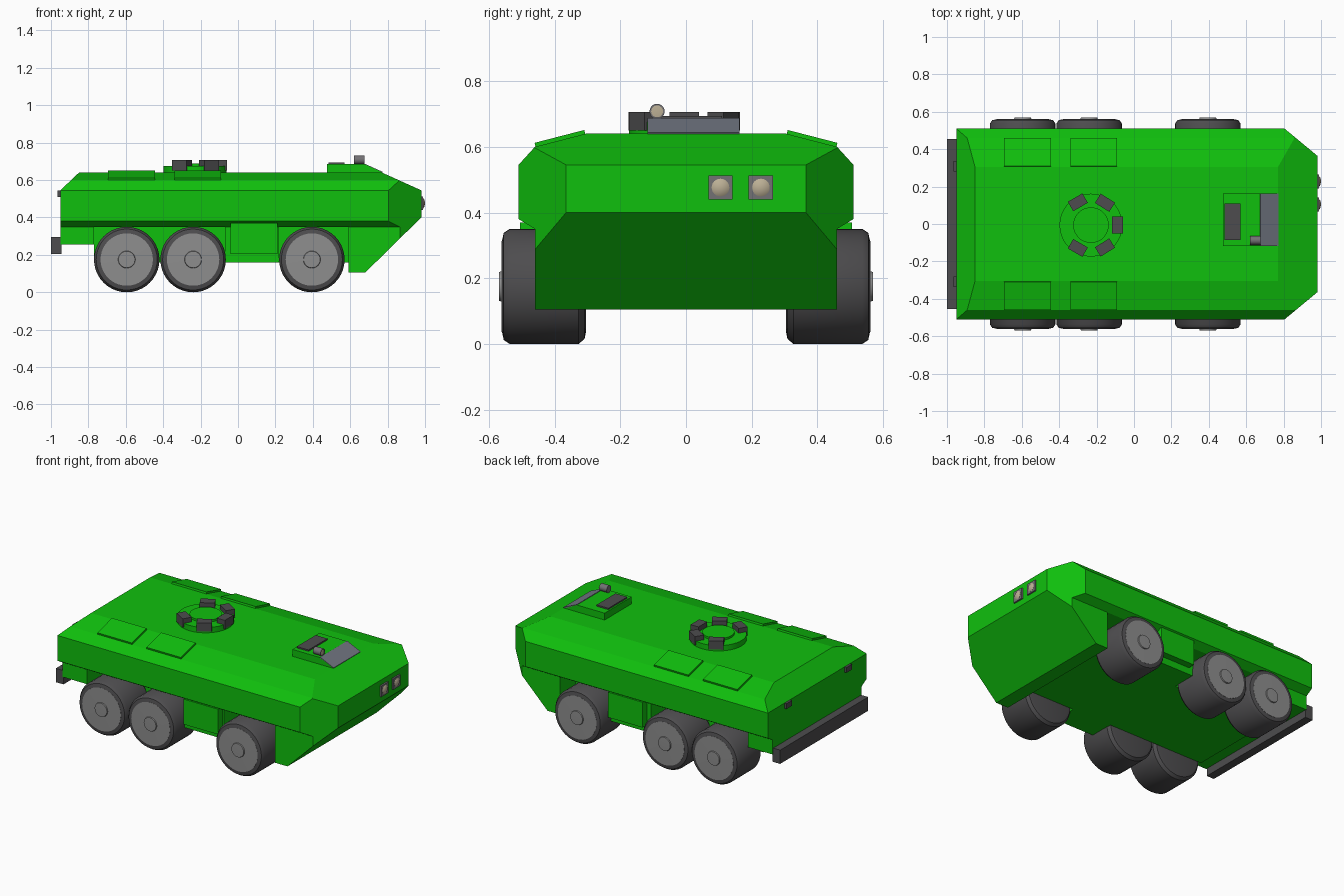
import bpy, bmesh, math
from mathutils import Vector, Matrix

if "Cube" in bpy.data.objects:
    bpy.data.objects.remove(bpy.data.objects["Cube"])


def mat(name, col):
    m = bpy.data.materials.new(name)
    m.diffuse_color = (*col, 1)
    m.use_nodes = True
    m.node_tree.nodes["Principled BSDF"].inputs["Base Color"].default_value = m.diffuse_color
    return m


GREEN = mat("green_paint", (0.005, 0.53, 0.004))
DARK = mat("dark_rubber", (0.075, 0.073, 0.077))
RIM = mat("rim_grey", (0.27, 0.27, 0.27))
TRIM = mat("trim_grey", (0.17, 0.165, 0.175))
GLASS = mat("window_grey", (0.165, 0.18, 0.22))
LENS = mat("lens_beige", (0.50, 0.43, 0.30))


def finish(name, bm, m, smooth=False):
    bmesh.ops.recalc_face_normals(bm, faces=bm.faces)
    me = bpy.data.meshes.new(name)
    bm.to_mesh(me)
    bm.free()
    ob = bpy.data.objects.new(name, me)
    me.materials.append(m)
    bpy.context.collection.objects.link(ob)
    if smooth:
        bpy.context.view_layer.objects.active = ob
        ob.select_set(True)
        bpy.ops.object.shade_smooth_by_angle(angle=math.radians(35))
        ob.select_set(False)
    return ob


def block(name, lo, hi, m, cuts=(), xf=None):
    """Box between two corners, trimmed by (point, outward normal) planes."""
    bm = bmesh.new()
    bmesh.ops.create_cube(bm, size=1)
    lo, hi = Vector(lo), Vector(hi)
    for v in bm.verts:
        v.co = Vector((lo[i] + (v.co[i] + 0.5) * (hi[i] - lo[i]) for i in range(3)))
    for co, no in cuts:
        bmesh.ops.bisect_plane(bm, geom=bm.verts[:] + bm.edges[:] + bm.faces[:],
                               plane_co=co, plane_no=no, clear_outer=True)
        bmesh.ops.holes_fill(bm, edges=[e for e in bm.edges if e.is_boundary])
    if xf:
        bm.transform(xf)
    return finish(name, bm, m)


def lathe(name, profile, m, xf, n=40):
    """Spin (radius, height) points about z, then place with xf."""
    bm = bmesh.new()
    vs = [bm.verts.new((r, 0, h)) for r, h in profile]
    es = [bm.edges.new(p) for p in zip(vs, vs[1:])]
    bmesh.ops.spin(bm, geom=vs + es, axis=(0, 0, 1), cent=(0, 0, 0),
                   angle=math.tau, steps=n, use_duplicate=False)
    bmesh.ops.remove_doubles(bm, verts=bm.verts, dist=1e-4)
    bm.transform(xf)
    return finish(name, bm, m, True)


# Trimming planes shared by hull parts
nose_cuts = [((0.98, 0, 0.40), (0.295, 0, -0.30))]
upper_cuts = [((0.98, 0, 0.545), (0.095, 0, 0.21)), ((-0.95, 0, 0.545), (-0.095, 0, 0.10))]
for s in (-1, 1):
    nose_cuts.append(((0.805, s * 0.51, 0), (0.145, s * 0.175, 0)))
    upper_cuts += [((0, s * 0.51, 0.545), (0, s * 0.055, 0.05)),
                   ((0, s * 0.46, 0.60), (0, s * 0.04, 0.155)),
                   ((0, s * 0.51, 0.38), (0, s * 0.03, -0.05))]

# Hull: upper body, lower tub with wheel wells, full-width blocks between wells
block("upper_hull", (-0.95, -0.51, 0.35), (0.98, 0.51, 0.64), GREEN, nose_cuts + upper_cuts)
block("lower_tub", (-0.77, -0.30, 0.16), (0.60, 0.30, 0.36), GREEN)
block("lower_nose", (0.59, -0.46, 0.105), (0.98, 0.46, 0.36), GREEN, nose_cuts)
block("lower_middle", (-0.07, -0.46, 0.16), (0.22, 0.46, 0.36), GREEN)
block("lower_rear", (-0.95, -0.46, 0.255), (-0.77, 0.46, 0.36), GREEN)
block("rear_bumper", (-1.0, -0.455, 0.205), (-0.945, 0.455, 0.295), DARK)

tilt = math.atan2(0.04, 0.155)
for s, side in ((-1, "right"), (1, "left")):
    # Side locker, tail lamp, sloping roof hatches
    block(f"side_locker_{side}", (-0.04, s * 0.42, 0.205), (0.21, s * 0.505, 0.37), GREEN)
    block(f"tail_lamp_{side}", (-0.965, s * 0.31 - 0.028, 0.51), (-0.94, s * 0.31 + 0.028, 0.545), DARK)
    for i, x in enumerate((-0.57, -0.215)):
        xf = Matrix.Translation((x, s * 0.3825, 0.62)) @ Matrix.Rotation(-s * tilt, 4, "X")
        block(f"roof_hatch_{side}_{i}", (-0.125, -0.078, -0.01), (0.125, 0.078, 0.012), GREEN, xf=xf)
    # Wheels
    for i, x in enumerate((-0.595, -0.24, 0.395)):
        xf = Matrix.Translation((x, s * 0.305, 0.175)) @ Matrix.Rotation(-s * math.pi / 2, 4, "X")
        lathe(f"tyre_{side}_{i}", [(0, 0), (0.14, 0), (0.160, 0.004), (0.175, 0.022), (0.175, 0.232),
                                   (0.163, 0.250), (0.14, 0.255), (0.138, 0.245), (0, 0.245)], DARK, xf)
        lathe(f"rim_{side}_{i}", [(0.140, 0.24), (0.140, 0.256), (0.046, 0.257),
                                  (0.044, 0.264), (0, 0.265)], RIM, xf)

# Commander's cupola with vision blocks
at = Matrix.Translation((-0.23, -0.006, 0.63))
lathe("cupola_ring", [(0.168, 0), (0.168, 0.045), (0.09, 0.045)], GREEN, at, 48)
lathe("cupola_hatch", [(0.095, 0), (0.095, 0.058), (0, 0.058)], GREEN, at, 48)
for i, a in enumerate((-120, -58, 0, 58, 120)):
    xf = at @ Matrix.Rotation(math.radians(a), 4, "Z")
    block(f"vision_block_{i}", (0.112, -0.045, 0.02), (0.17, 0.045, 0.076), DARK, xf=xf)

# Driver's hatch with sloped window, lid and spotlight
slope = ((0.675, 0, 0.685), (0.045, 0, 0.10))
block("driver_hatch", (0.475, -0.117, 0.62), (0.77, 0.163, 0.685), GREEN, [slope])
drop = math.atan2(0.045, 0.10)
xf = Matrix.Translation((0.675, 0.023, 0.685)) @ Matrix.Rotation(drop, 4, "Y")
block("driver_window", (0, -0.14, -0.004), (0.107, 0.14, 0.003), GLASS, xf=xf)
block("driver_lid", (0.485, -0.085, 0.68), (0.57, 0.11, 0.694), DARK)
along_x = Matrix.Rotation(math.pi / 2, 4, "Y")
xf = Matrix.Translation((0.62, -0.088, 0.708)) @ along_x
lathe("spotlight", [(0, 0), (0.023, 0), (0.023, 0.055), (0.018, 0.055), (0.018, 0.05)], TRIM, xf, 24)
lathe("spotlight_lens", [(0.018, 0.048), (0.018, 0.052), (0, 0.054)], LENS, xf, 24)

# Headlights
for i, y in enumerate((0.105, 0.228)):
    block(f"headlight_{i}", (0.97, y - 0.037, 0.44), (0.99, y + 0.037, 0.512), TRIM)
    xf = Matrix.Translation((0.985, y, 0.476)) @ along_x
    lathe(f"headlight_lens_{i}", [(0.027, 0), (0.027, 0.006), (0.018, 0.012), (0, 0.015)], LENS, xf, 24)
